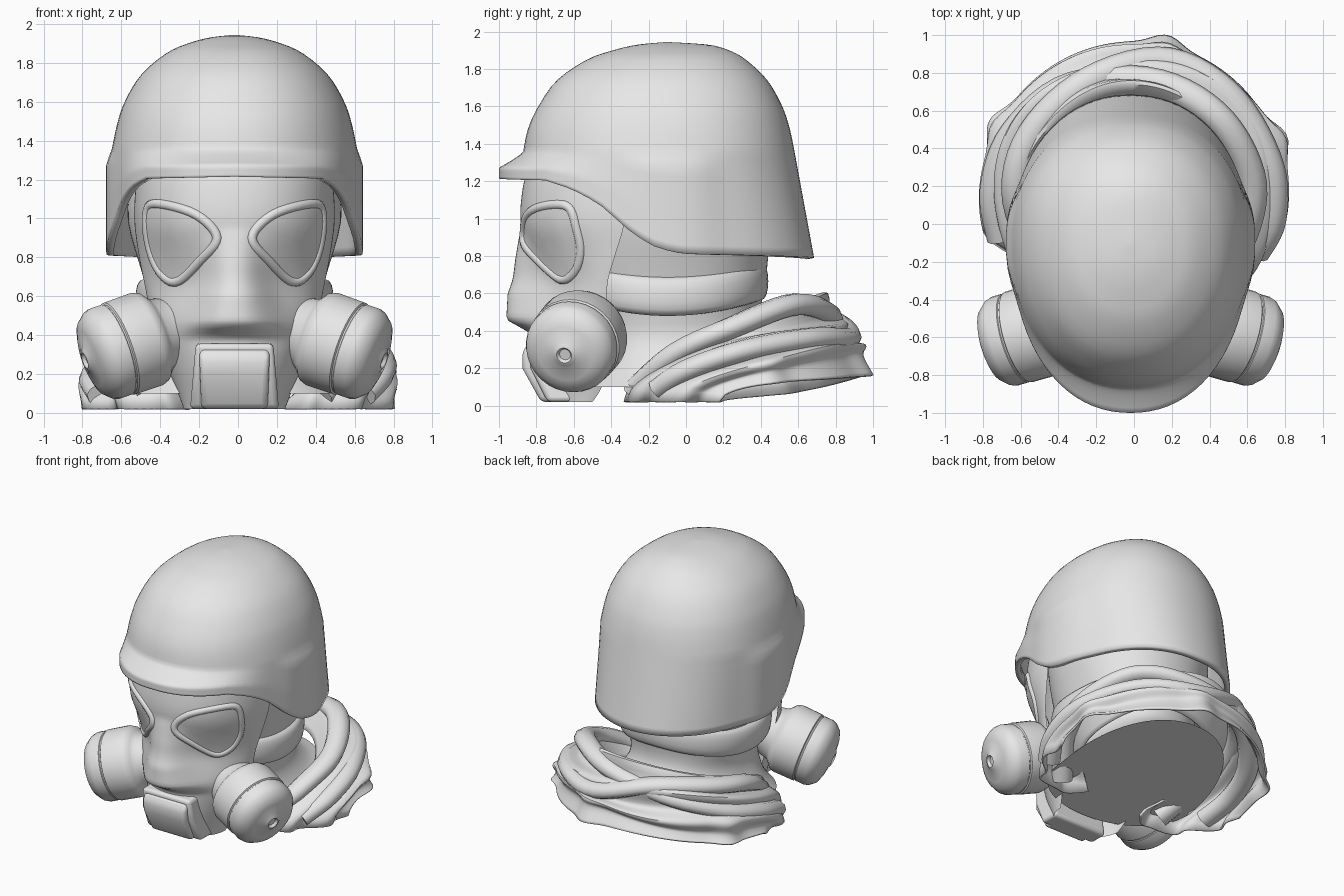
import bpy, bmesh
from math import sin, cos, pi, radians, exp, degrees
from mathutils import Vector

cube = bpy.data.objects.get("Cube")
if cube:
    bpy.data.objects.remove(cube, do_unlink=True)

GREY = (0.8, 0.8, 0.8, 1)
HEAD_X = -0.018  # the head sits a little to one side of the scarf
mat = bpy.data.materials.new("plain grey")
mat.use_nodes = True
mat.diffuse_color = GREY
mat.node_tree.nodes["Principled BSDF"].inputs["Base Color"].default_value = GREY


def clamp(v):
    return max(0.0, min(1.0, v))


def spline(points, n, closed=False):
    """Evenly sampled Catmull-Rom curve through tuples of any size."""
    p = [Vector(q) for q in points]
    m = len(p)
    spans = m if closed else m - 1
    out = []
    for k in range(n):
        u = k * spans / (n if closed else n - 1)
        i = min(int(u), spans - 1)
        t = u - i
        pick = (lambda j: p[j % m]) if closed else (lambda j: p[max(0, min(m - 1, j))])
        a, b, c, d = (pick(i + j) for j in (-1, 0, 1, 2))
        out.append(0.5 * (2 * b + (c - a) * t + (2 * a - 5 * b + 4 * c - d) * t ** 2
                          + (3 * b - a - 3 * c + d) * t ** 3))
    return out


def lookup(table, key):
    """Linear table lookup on the first entry, keys rising."""
    for a, b in zip(table, table[1:]):
        if key <= b[0]:
            t = clamp((key - a[0]) / (b[0] - a[0]))
            return [u + (v - u) * t for u, v in zip(a, b)]
    return list(table[-1])


def finish(name, bm, angle=50):
    bmesh.ops.recalc_face_normals(bm, faces=bm.faces)
    mesh = bpy.data.meshes.new(name)
    bm.to_mesh(mesh)
    bm.free()
    obj = bpy.data.objects.new(name, mesh)
    bpy.context.collection.objects.link(obj)
    mesh.materials.append(mat)
    if not name.startswith("scarf"):
        obj.location.x = HEAD_X
    bpy.ops.object.select_all(action='DESELECT')
    obj.select_set(True)
    bpy.context.view_layer.objects.active = obj
    bpy.ops.object.shade_smooth_by_angle(angle=radians(angle))
    return obj


def loft(name, rows, ring=True, loop=False, caps=(), angle=50):
    """Skin rows of points; ring closes each row, loop joins last row to first."""
    bm = bmesh.new()
    v = [[bm.verts.new(p) for p in row] for row in rows]
    n, m = len(v), len(v[0])
    for i in range(n if loop else n - 1):
        for j in range(m if ring else m - 1):
            k, l = (i + 1) % n, (j + 1) % m
            bm.faces.new((v[i][j], v[i][l], v[k][l], v[k][j]))
    for c in caps:
        bm.faces.new(v[c])
    return finish(name, bm, angle)


def tube(name, path, radius, ref, closed=False, sides=10, flat=1.0):
    rows = []
    n = len(path)
    for i, p in enumerate(path):
        a = path[i - 1] if closed or i else p
        b = path[(i + 1) % n] if closed or i < n - 1 else p
        t = (b - a).normalized()
        s = t.cross(ref).normalized()
        u = s.cross(t)
        rows.append([p + radius * (s * cos(q) * flat + u * sin(q))
                     for q in (2 * pi * k / sides for k in range(sides))])
    return loft(name, rows, loop=closed, caps=() if closed else (0, -1))


def solidify(obj, thickness, offset):
    m = obj.modifiers.new("thickness", 'SOLIDIFY')
    m.thickness, m.offset = thickness, offset


def oval(a, w, f, b, c=-0.1, power=2.15):
    """Egg outline point: a = 0 faces front, f and b are front and back limits."""
    s, k = sin(a), cos(a)
    r = (abs(s) ** power + abs(k) ** power) ** (-1 / power)
    return w * s * r, c - k * r * ((c - f) if k > 0 else (b - c))


# Helmet: dome rows, then a skirt that follows the curved rim and flares to a brim
COLS = [2 * pi * i / 80 for i in range(80)]
dome = spline([(1.944, .01, -.11, -.09), (1.93, .13, -.26, .12), (1.9, .24, -.39, .23),
               (1.85, .35, -.53, .32), (1.74, .48, -.69, .435), (1.6, .565, -.79, .515),
               (1.48, .605, -.845, .555), (1.36, .63, -.87, .58)], 24)
rim = [(0, 1.215), (45, 1.205), (56, 1.16), (64, 1.1), (69, 1.05), (75, .96), (84, .86),
       (92, .82), (100, .81), (180, .79)]
rows = [[(*oval(a, w, f, b), z) for a in COLS] for z, w, f, b in dome]
for k in range(1, 13):
    t = k / 12
    row = []
    for a in COLS:
        deg = degrees(min(a, 2 * pi - a))
        ear = .03 * exp(-((deg - 92) / 18) ** 4) * clamp(t / .15)
        x, y = oval(a, .63 + ear, -.87 - .13 * clamp(t / .6) ** 1.25, .58 + .105 * t)
        row.append((x, y, 1.36 + (lookup(rim, deg)[1] - 1.36) * t))
    rows.append(row)
solidify(loft("helmet", rows, caps=(0,)), .04, -1)

# Head and neck inside the helmet and mask, flaring into the collar of the scarf
head = spline([(.1, .57, -.58, .66), (.2, .48, -.52, .54), (.35, .41, -.52, .43),
               (.5, .42, -.55, .40), (.7, .47, -.6, .43), (1.0, .55, -.6, .45),
               (1.25, .52, -.6, .42)], 24)
rows = []
for z, w, f, b in head:
    ring = [oval(a, w, f, b) for a in COLS]
    rows.append([(x, y, z + .2 * max(0, y + .1) * clamp((.5 - z) / .4)) for x, y in ring])
loft("head_and_neck", rows, caps=(0, -1))

# Padded strap round the back of the head
band = spline([(0, .105), (.045, .085), (.06, 0), (.045, -.085), (0, -.105)], 11)
arc = [radians(50 + 260 * i / 48) for i in range(49)]
loft("head_strap", [[(*oval(a, .45 + d, -.55 - d, .38 + d), .585 + h + .08 * cos(a) ** 2)
                     for a in arc] for d, h in band], ring=False)

# Mask: rows of height, half width, front, back edge and roundness, plus a nose bulge
mask_rows = spline([(.02, .26, -.73, -.5, 2), (.1, .29, -.77, -.45, 2),
                    (.25, .35, -.81, -.4, 2), (.45, .42, -.82, -.42, 1.85),
                    (.65, .46, -.815, -.42, 1.55), (.8, .49, -.85, -.38, 1.7),
                    (.98, .515, -.885, -.33, 2.1), (1.15, .51, -.875, -.34, 2.15),
                    (1.3, .49, -.84, -.36, 2.1)], 50)


def face_point(x, z, lift=0.0):
    _, w, f, back, p = lookup(mask_rows, z)
    y = back - (back - f) * max(0, 1 - abs(x / w) ** p) ** (1 / p)
    nose = .14 * clamp((z - .38) / .08) * clamp((.95 - z) / .35)
    y -= nose * exp(-abs(x / (.09 + .27 * max(0, .95 - z))) ** 3)
    return Vector((x + lift * x / w, y - lift * .85, z))


rows = []
for i in range(57):
    z = .02 + 1.28 * i / 56
    w = lookup(mask_rows, z)[1]
    rows.append([face_point(w * sin(radians(-90 + 180 * j / 60)), z) for j in range(61)])
loft("mask", rows, ring=False)

# Eyepieces: raised rim and lens laid on the mask
eye = spline([(.09, .9), (.2, 1.02), (.4, 1.075), (.455, 1.03), (.445, .87), (.39, .73),
              (.3, .675), (.18, .78)], 48, closed=True)
middle = Vector((.3, .89))
for side, label in ((1, "left"), (-1, "right")):
    edge = [face_point(side * x, z, -.008) for x, z in eye]
    tube(label + "_eye_rim", edge, .026, Vector((0, 1, 0)), closed=True, sides=10)
    rings = []
    for s in (1, .75, .5, .25, .03):
        flat = [middle + (p - middle) * s for p in eye]
        rings.append([face_point(side * x, z, .005) for x, z in flat])
    loft(label + "_lens", rings, caps=(-1,))


# Mouthpiece: bevelled blocks extruded from a side profile
def block(name, profile, low, high, bevel):
    bm = bmesh.new()
    ends = []
    for side in (-1, 1):
        ends.append([bm.verts.new((side * (low + (high - low) * z / .35), y, z))
                     for y, z in profile])
        bm.faces.new(ends[-1])
    n = len(profile)
    for i in range(n):
        j = (i + 1) % n
        bm.faces.new((ends[0][i], ends[0][j], ends[1][j], ends[1][i]))
    obj = finish(name, bm, 40)
    m = obj.modifiers.new("bevel", 'BEVEL')
    m.width, m.segments = bevel, 4


block("mouth_block", [(-.6, .02), (-.775, .02), (-.875, .2), (-.875, .29), (-.84, .335),
                      (-.6, .335)], .17, .183, .03)
block("mouth_frame", [(-.6, .02), (-.74, .02), (-.83, .2), (-.85, .355), (-.6, .365)],
      .23, .2, .025)

# Filters: lathed canisters pointing outward, forward and down
can = [(.002, -.012), (.03, -.012), (.042, .006), (.06, .0), (.07, -.008), (.15, -.022),
       (.2, -.04), (.235, -.08), (.245, -.11), (.245, -.172), (.24, -.176), (.24, -.184),
       (.25, -.19), (.252, -.34), (.24, -.375), (.215, -.395), (.19, -.42), (.17, -.52)]
for side, label in ((1, "left"), (-1, "right")):
    axis = Vector((side, -.3, -.35)).normalized()
    u = axis.cross(Vector((0, 0, 1))).normalized()
    v = axis.cross(u)
    centre = Vector((side * .765, -.65, .27))
    loft(label + "_filter",
         [[centre + axis * d + r * (u * cos(q) + v * sin(q))
           for q in (2 * pi * k / 32 for k in range(32))] for r, d in can],
         caps=(0, -1), angle=40)

# Scarf: cloth sheet with crests and valleys; inner folds reach further forward
folds = spline([(.48, .42, 150, .36), (.6, .58, 145, .58), (.64, .62, 138, .47),
                (.74, .72, 126, .45), (.72, .70, 118, .34), (.81, .79, 104, .31),
                (.77, .76, 96, .24), (.8, .81, 88, .15)], 36)
corners = ((12, .065), (69, .08), (-63, .07))
rows = []
for i, (rx, ry, end, high) in enumerate(folds):
    outer = clamp((i - 18) / 12)
    row = []
    for k in range(81):
        deg = end * (k / 40 - 1)
        th = radians(deg)
        rise = max(0, (cos(th) - cos(radians(end))) / (1 - cos(radians(end)))) ** .5
        grow = 1 + outer * sum(h * exp(-((deg - d) / 7) ** 2) for d, h in corners)
        grow += .018 * sin(4 * th + i * .35) * (1 - outer)
        z = .02 + (high - .02) * rise + .02 * rise * sin(3 * th + i * .25)
        z += .05 * outer * rise * sin(th)
        row.append((rx * grow * sin(th), .15 + ry * grow * cos(th), max(.02, z)))
    rows.append(row)
solidify(loft("scarf", rows, ring=False), .015, 0)

# Rolled folds lying across the scarf
UP = Vector((0, 0, 1))
roll = spline([(.42, -.28, .08), (.58, -.05, .28), (.62, .25, .42), (.44, .57, .54),
               (.1, .75, .49), (-.35, .72, .39), (-.64, .47, .27), (-.74, .17, .18),
               (-.7, -.08, .09)], 48)
tube("scarf_upper_roll", roll, .06, UP, flat=1.3)
roll = spline([(.64, -.15, .09), (.73, .03, .2), (.71, .33, .3), (.5, .68, .36), (.16, .86, .36),
               (-.25, .75, .46), (-.55, .46, .43), (-.62, .12, .34), (-.45, -.26, .09)], 48)
tube("scarf_lower_roll", roll, .06, UP, flat=1.3)
